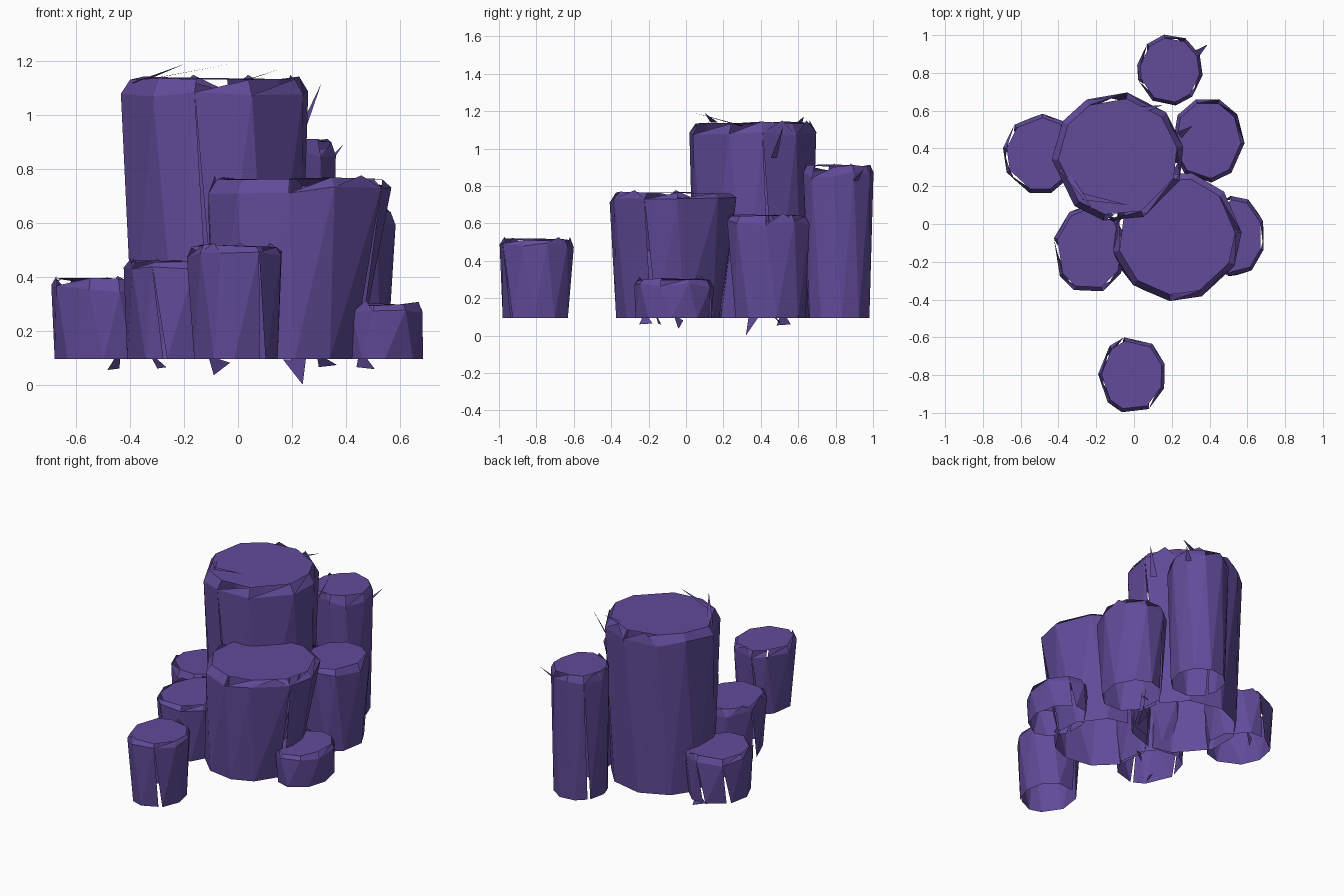
import bpy, bmesh, math, random
from mathutils import Vector

default = bpy.data.objects.get("Cube")
if default:
    bpy.data.objects.remove(default)

stone = bpy.data.materials.new("purple_stone")
stone.use_nodes = True
colour = (0.12, 0.07, 0.32, 1)
stone.diffuse_color = colour
shader = next(n for n in stone.node_tree.nodes if n.type == "BSDF_PRINCIPLED")
shader.inputs["Base Color"].default_value = colour

BASE = 0.095


def finish(bm, name):
    mesh = bpy.data.meshes.new(name)
    bm.to_mesh(mesh)
    bm.free()
    mesh.materials.append(stone)
    obj = bpy.data.objects.new(name, mesh)
    bpy.context.collection.objects.link(obj)


def column(name, cx, cy, rx, ry, top, foot, shift, sides, seed):
    """Hollow faceted pillar: twisted triangular walls, chipped shoulder, flat cap."""
    rng = random.Random(seed)
    bm = bmesh.new()
    step = math.tau / sides
    turn = rng.uniform(0, step)
    angles = [turn + step * (i + rng.uniform(-0.18, 0.18)) for i in range(sides)]
    drop = 0.03 + 0.025 * top
    shoulder_z = [top - drop * rng.uniform(0.6, 1.4) for _ in angles]

    def ring(scale, heights, twist=0, offset=(0, 0)):
        return [bm.verts.new((cx + offset[0] + rx * scale * math.cos(a + twist),
                              cy + offset[1] + ry * scale * math.sin(a + twist), z))
                for a, z in zip(angles, heights)]

    low = ring(foot, [BASE] * sides, step * 0.4, shift)
    high = ring(1.03, shoulder_z)
    cap = ring(0.93, [top - rng.uniform(0, 0.015) for _ in angles])
    bm.faces.new(cap)
    slits = rng.sample(range(sides), 2)
    chips = rng.sample(range(sides), 4)
    for i in range(sides):
        j = (i + 1) % sides
        # Walls of alternating long triangles, a few split by a narrow wedge
        corner = low[j]
        if i in slits:
            corner = bm.verts.new(low[j].co.lerp(low[i].co, 0.18))
        bm.faces.new((low[i], corner, high[j]))
        bm.faces.new((low[i], high[j], high[i]))
        # Shoulder bevel, broken open in places
        if i in chips:
            bm.faces.new((high[i], high[j], cap[j]))
        else:
            bm.faces.new((high[i], high[j], cap[j], cap[i]))
    # Raised splinters along the rim
    for i in rng.sample(range(sides), 3):
        j = (i + 1) % sides
        tip = high[j].co.lerp(cap[i].co, 0.4)
        tip.z = top + 0.005
        bm.faces.new((high[i], high[j], bm.verts.new(tip)))
    finish(bm, name)


# name, centre, radii, top, foot scale, foot shift, sides
pillars = (
    ("tall_pillar", -0.085, 0.355, 0.34, 0.335, 1.145, 0.93, (0, 0), 10),
    ("front_pillar", 0.225, -0.065, 0.335, 0.335, 0.772, 0.84, (-0.055, -0.03), 10),
    ("back_pillar", 0.19, 0.815, 0.17, 0.185, 0.915, 0.92, (0, 0), 10),
    ("right_pillar", 0.39, 0.445, 0.19, 0.22, 0.65, 0.88, (0, 0), 9),
    ("left_rock", -0.495, 0.37, 0.195, 0.208, 0.398, 0.96, (0, 0), 9),
    ("front_left_rock", -0.235, -0.135, 0.19, 0.23, 0.463, 0.93, (0, 0), 9),
    ("lone_front_pillar", -0.01, -0.8, 0.175, 0.2, 0.522, 0.9, (0, 0), 9),
    ("small_right_rock", 0.535, -0.065, 0.155, 0.21, 0.308, 0.98, (0, 0), 9),
)
for seed, (name, cx, cy, rx, ry, top, foot, shift, sides) in enumerate(pillars):
    column(name, cx, cy, rx, ry, top, foot, shift, sides, seed + 3)


def shards(name, spikes, axis, width):
    """Thin triangular splinters running from a root to a tip."""
    bm = bmesh.new()
    for root, tip in spikes:
        root, tip = Vector(root), Vector(tip)
        side = (tip - root).cross(Vector(axis)).normalized() * width
        bm.faces.new([bm.verts.new(p) for p in (root - side, root + side, tip)])
    finish(bm, name)


shards("upper_shards", (
    ((-0.3, 0.15, 1.14), (-0.03, 0.1, 1.19)),
    ((-0.38, 0.3, 1.12), (-0.2, 0.05, 1.19)),
    ((0.24, 0.47, 0.95), (0.31, 0.52, 1.12)),
    ((0.03, 0.6, 1.13), (0.15, 0.63, 1.17)),
    ((0.33, 0.9, 0.82), (0.39, 0.95, 0.89)),
), (0, 0, 1), 0.02)

shards("lower_shards", (
    ((0.21, 0.36, BASE), (0.24, 0.32, 0.0)),
    ((-0.07, -0.04, BASE), (-0.09, -0.04, 0.035)),
    ((-0.46, 0.5, BASE), (-0.44, 0.56, 0.06)),
    ((-0.3, -0.2, BASE), (-0.3, -0.25, 0.06)),
    ((0.33, 0.48, BASE), (0.3, 0.5, 0.065)),
    ((0.48, -0.15, BASE), (0.44, -0.15, 0.065)),
), (0.5, -0.8, 0), 0.05)
